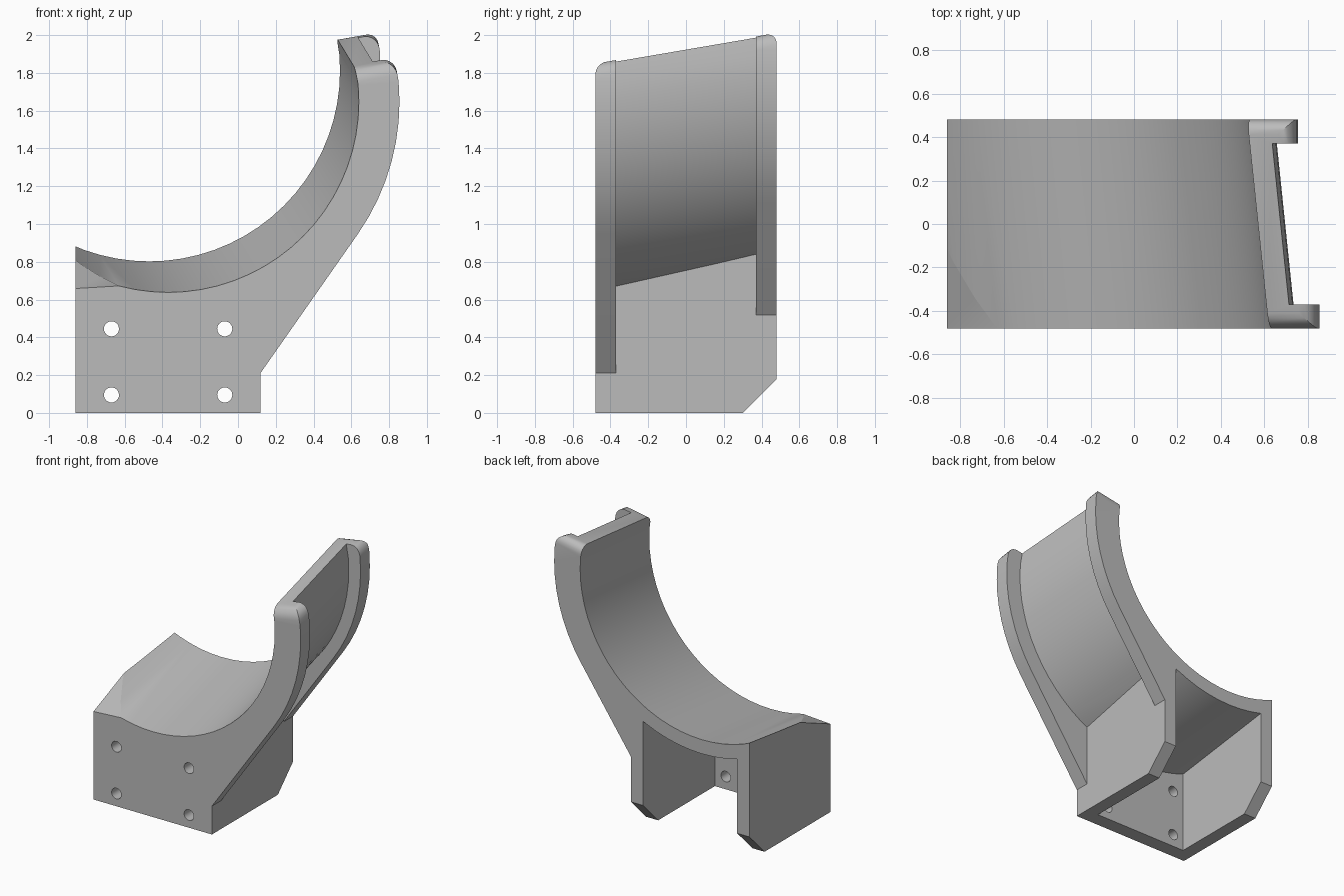
import bpy, bmesh, math
from mathutils import Vector

if "Cube" in bpy.data.objects:
    bpy.data.objects.remove(bpy.data.objects["Cube"])

BORE, WEB, FLANGE = 1.01, 1.116, 1.225   # radii around the slanted axis
LEFT, RIGHT, END = -0.86, 0.12, 0.48
TIP = 10                                 # angle where the arm ends


def centre(y):
    """Point (x, z) of the slanted cradle axis at depth y."""
    return -0.42 - 0.104 * y, 1.73 + 0.171 * y


def arc(c, r, a, b):
    """Arc points every five degrees, leaving the tip clear for its rounding."""
    return [(c[0] + r * math.cos(math.radians(t)), c[1] + r * math.sin(math.radians(t)))
            for t in range(a, b + 1, 5) if t != TIP]


def prism(name, profile, y0, y1):
    """Solid between the profile at y0 and the profile at y1."""
    bm = bmesh.new()
    rings = [[bm.verts.new((x, y, z)) for x, z in profile(y)] for y in (y0, y1)]
    n = len(rings[0])
    for ring in rings:
        bm.faces.new(ring)
    for i in range(n):
        j = (i + 1) % n
        bm.faces.new((rings[0][i], rings[0][j], rings[1][j], rings[1][i]))
    bmesh.ops.recalc_face_normals(bm, faces=bm.faces)
    mesh = bpy.data.meshes.new(name)
    bm.to_mesh(mesh)
    bm.free()
    ob = bpy.data.objects.new(name, mesh)
    bpy.context.collection.objects.link(ob)
    return ob


def combine(target, tool, operation):
    mod = target.modifiers.new(tool.name, "BOOLEAN")
    mod.operation, mod.solver, mod.object = operation, "EXACT", tool
    bpy.context.view_layer.objects.active = target
    bpy.ops.object.modifier_apply(modifier=mod.name)
    bpy.data.objects.remove(tool)


def box(x0, x1, z0, z1):
    return lambda y: [(x0, z0), (x1, z0), (x1, z1), (x0, z1)]


def flange(y_ref):
    """Side plate: base, straight brace tangent to the outer arc, then the arc."""
    c = centre(y_ref)
    rim = arc(c, FLANGE, -35, 15)
    foot = rim[0][1] - (rim[0][0] - RIGHT) / math.tan(math.radians(35))
    return lambda y: [(-1, -0.1), (RIGHT, -0.1), (RIGHT, foot)] + rim + [c, (-1, 1.1)]


def core(y):
    top = 0.82 + 0.23 * y
    return [(-1, -0.1), (RIGHT, -0.1), (RIGHT, top), (-1, top)]


def corner_cut(y):
    z = 0.66 + 0.412 * (y + END)
    return [(-1, z - 0.01), (-0.5, z + 0.02), (-0.5, 1.4), (-1, 1.4)]


# Base block with a pocket open to the back and below
cradle = prism("cradle_bracket", core, -0.42, 0.6)
combine(cradle, prism("back_flange", flange(END), 0.37, 0.6), "UNION")
combine(cradle, prism("pocket", box(-0.76, 0.02, -0.5, 2.5), -0.40, 0.8), "DIFFERENCE")

# Front plate and curved web
combine(cradle, prism("front_flange", flange(-END), -END, -0.37), "UNION")
combine(cradle, prism("web", lambda y: arc(centre(y), WEB, -120, 15) + [centre(y)],
                      -0.42, 0.6), "UNION")

# Slanted bore, relieved front corner and screw holes
combine(cradle, prism("bore", lambda y: arc(centre(y), BORE, -180, 175), -0.7, 0.8), "DIFFERENCE")
combine(cradle, prism("corner", corner_cut, -0.6, 0.1), "DIFFERENCE")
for hx in (-0.67, -0.07):
    for hz in (0.095, 0.445):
        combine(cradle, prism("hole", lambda y: arc((hx, hz), 0.04, -180, 175)[::3],
                              -0.6, -0.3), "DIFFERENCE")

# Trim to the outer planes: floor, left side, back, back chamfer, arm tip
axis = Vector((-0.104, 1, 0.171))
tip = math.radians(TIP)
tip_normal = Vector((math.cos(tip), 0, math.sin(tip))).cross(axis).normalized()
if tip_normal.z < 0:
    tip_normal.negate()
cx, cz = centre(0)
hub = Vector((cx, 0, cz))
planes = [((0, 0, 0), (0, 0, -1)), ((LEFT, 0, 0), (-1, 0, 0)), ((0, END, 0), (0, 1, 0)),
          ((0, 0.30, 0), (0, 1, -1)), (hub, tip_normal)]

bm = bmesh.new()
bm.from_mesh(cradle.data)
bmesh.ops.remove_doubles(bm, verts=bm.verts, dist=0.0001)
for co, no in planes:
    geom = bm.verts[:] + bm.edges[:] + bm.faces[:]
    bmesh.ops.bisect_plane(bm, geom=geom, dist=0.00001, plane_co=co,
                           plane_no=Vector(no).normalized(), clear_outer=True)
    bmesh.ops.holes_fill(bm, edges=[e for e in bm.edges if e.is_boundary], sides=0)
bmesh.ops.dissolve_limit(bm, angle_limit=math.radians(0.5), verts=bm.verts, edges=bm.edges)
bmesh.ops.recalc_face_normals(bm, faces=bm.faces)


# Round the ends and outer corners of the arm tip
def on_tip(v):
    return abs((v.co - hub).dot(tip_normal)) < 0.001


def outer(v):
    x, z = centre(v.co.y)
    return math.hypot(v.co.x - x, v.co.z - z) > 1.19


rounded = []
for e in bm.edges:
    a, b = e.verts
    if on_tip(a) and on_tip(b):
        end = abs(a.co.y - b.co.y) < 0.001 and abs(a.co.y) > END - 0.001
        if end or (outer(a) and outer(b)):
            rounded.append(e)
bmesh.ops.bevel(bm, geom=rounded, offset=0.07, offset_type="OFFSET", segments=5,
                profile=0.5, affect="EDGES", clamp_overlap=True)
bm.to_mesh(cradle.data)
bm.free()

# Plain grey finish
grey = bpy.data.materials.new("plain_grey")
grey.use_nodes = True
colour = (0.5, 0.5, 0.5, 1)
grey.diffuse_color = colour
grey.node_tree.nodes["Principled BSDF"].inputs["Base Color"].default_value = colour
cradle.data.materials.clear()
cradle.data.materials.append(grey)

bpy.ops.object.select_all(action="DESELECT")
cradle.select_set(True)
bpy.context.view_layer.objects.active = cradle
bpy.ops.object.shade_smooth_by_angle(angle=math.radians(25))
